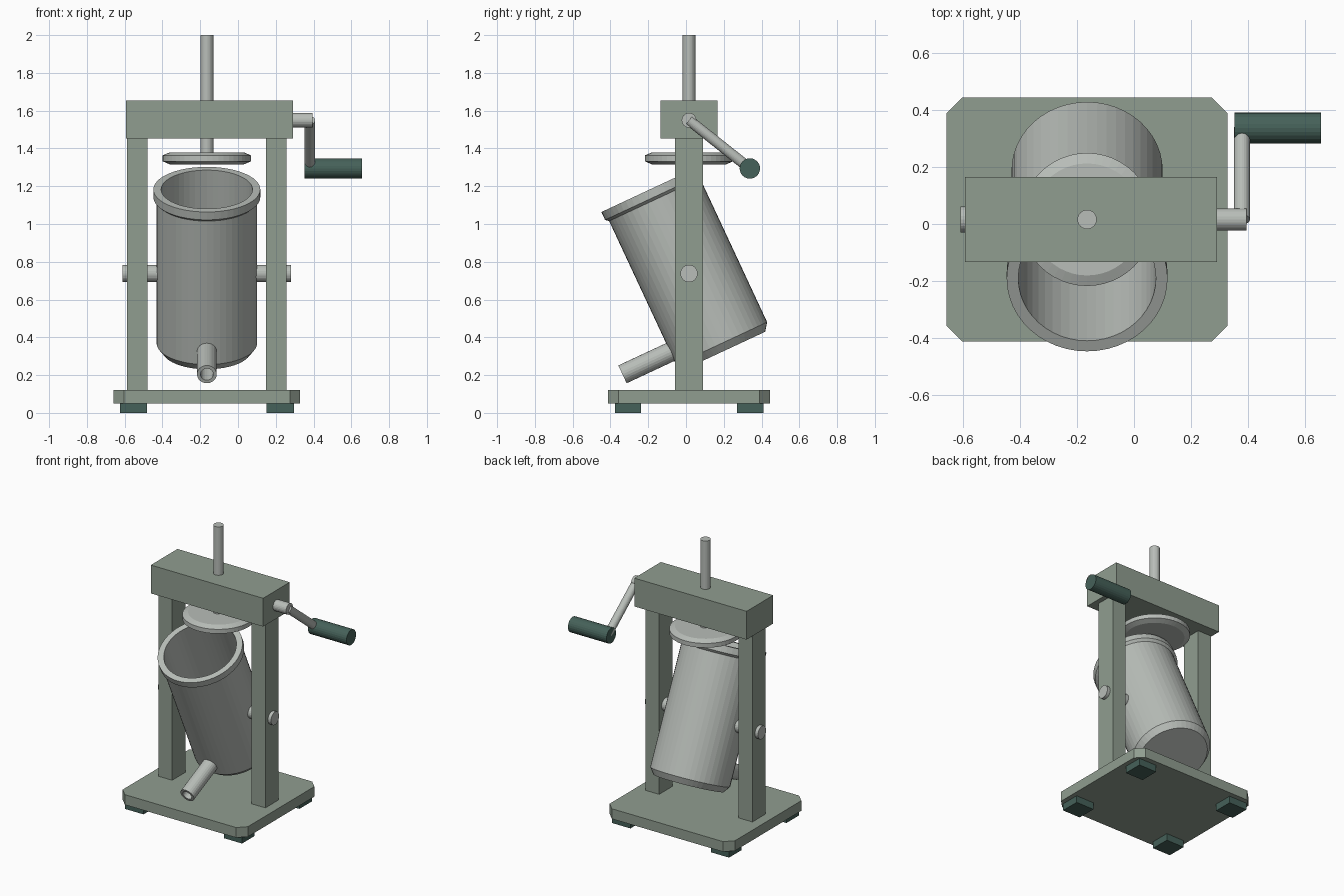
import bpy, bmesh
from math import sin, cos, pi, radians
from mathutils import Vector

if "Cube" in bpy.data.objects:
    bpy.data.objects.remove(bpy.data.objects["Cube"])

CX, CY = -0.165, 0.016          # centre line of the frame


def material(name, rgb):
    m = bpy.data.materials.new(name)
    m.diffuse_color = (*rgb, 1)
    m.use_nodes = True
    m.node_tree.nodes["Principled BSDF"].inputs["Base Color"].default_value = m.diffuse_color
    return m


GREEN = material("painted_frame", (0.28, 0.34, 0.28))
STEEL = material("steel", (0.48, 0.51, 0.48))
DARK = material("dark_rubber", (0.06, 0.12, 0.10))


def finish(name, bm, mat):
    bmesh.ops.remove_doubles(bm, verts=bm.verts, dist=1e-5)
    bmesh.ops.recalc_face_normals(bm, faces=bm.faces)
    me = bpy.data.meshes.new(name)
    bm.to_mesh(me)
    bm.free()
    me.materials.append(mat)
    ob = bpy.data.objects.new(name, me)
    bpy.context.collection.objects.link(ob)
    return ob


def prism(name, outline, z0, z1, mat):
    bm = bmesh.new()
    face = bm.faces.new([bm.verts.new((x, y, z0)) for x, y in outline])
    up = bmesh.ops.extrude_face_region(bm, geom=[face])["geom"]
    bmesh.ops.translate(bm, vec=(0, 0, z1 - z0),
                        verts=[g for g in up if isinstance(g, bmesh.types.BMVert)])
    return finish(name, bm, mat)


def box(name, x, y, hx, hy, z0, z1, mat):
    return prism(name, [(x - hx, y - hy), (x + hx, y - hy), (x + hx, y + hy), (x - hx, y + hy)],
                 z0, z1, mat)


def lathe(name, profile, origin, axis, mat, seg=24):
    """Revolve (radius, height) points around an axis; the profile starts and ends at the same
    point (tube) or at radius 0 (solid)."""
    bm = bmesh.new()
    q = Vector(axis).to_track_quat('Z', 'Y')
    o = Vector(origin)
    rings = []
    for r, h in profile:
        if r == 0:
            rings.append([bm.verts.new(o + q @ Vector((0, 0, h)))])
        else:
            rings.append([bm.verts.new(o + q @ Vector((r * cos(2 * pi * i / seg),
                                                       r * sin(2 * pi * i / seg), h)))
                          for i in range(seg)])
    for a, b in zip(rings, rings[1:]):
        for i in range(seg):
            j = (i + 1) % seg
            if len(a) == 1:
                bm.faces.new((a[0], b[i], b[j]))
            elif len(b) == 1:
                bm.faces.new((a[i], a[j], b[0]))
            else:
                bm.faces.new((a[i], a[j], b[j], b[i]))
    return finish(name, bm, mat)


def rod(name, start, end, r, mat, seg=24):
    d = Vector(end) - Vector(start)
    return lathe(name, [(0, 0), (r, 0), (r, d.length), (0, d.length)], start, d, mat, seg)


# base plate with clipped corners
hx, hy, c = 0.494, 0.429, 0.055
prism("base_plate", [(CX + x, CY + y) for x, y in (
    (-hx + c, -hy), (hx - c, -hy), (hx, -hy + c), (hx, hy - c),
    (hx - c, hy), (-hx + c, hy), (-hx, hy - c), (-hx, -hy + c))], 0.05, 0.122, GREEN)

# feet, posts and pivot pins on both sides
for side, s in (("left", -1), ("right", 1)):
    for end, e in (("front", -1), ("back", 1)):
        box(f"{end}_{side}_foot", CX + s * 0.389, CY + e * 0.323, 0.072, 0.07, 0, 0.05, DARK)
    box(f"{side}_post", CX + s * 0.368, CY, 0.054, 0.074, 0.122, 1.453, GREEN)
    rod(f"{side}_pivot_pin", (CX + s * 0.255, CY, 0.738), (CX + s * 0.446, CY, 0.738), 0.046, STEEL)

# gear housing across the top
box("top_housing", CX - 0.0 + 0.014, CY, 0.443, 0.15, 1.453, 1.655, GREEN)

# tilted barrel: outer wall, rolled lip, inner wall and floor
tilt = radians(25)
pivot = Vector((CX, CY, 0.738))
up = Vector((0, -sin(tilt), cos(tilt)))
out = Vector((0, -cos(tilt), -sin(tilt)))
lathe("barrel", [(0, -0.45), (0.235, -0.45), (0.266, -0.408), (0.266, 0.43), (0.283, 0.445),
                 (0.283, 0.491), (0.242, 0.491), (0.242, -0.42), (0, -0.42)],
      pivot, up, STEEL, 48)

# hollow outlet spout near the barrel floor
lathe("outlet_spout", [(0.052, 0.25), (0.052, 0.545), (0.034, 0.545), (0.034, 0.25), (0.052, 0.25)],
      pivot + up * -0.335, out, STEEL)

# plunger disc and rod
lathe("plunger_disc", [(0, 1.316), (0.197, 1.316), (0.234, 1.332), (0.234, 1.363),
                       (0.197, 1.379), (0, 1.379)], (CX, CY, 0), (0, 0, 1), STEEL, 48)
rod("plunger_rod", (CX, CY, 1.37), (CX, CY, 2.0), 0.034, STEEL)

# crank: shaft, arm and grip
rod("crank_shaft", (0.27, CY, 1.549), (0.395, CY, 1.549), 0.039, STEEL)
rod("crank_arm", (0.38, CY, 1.549), (0.38, 0.338, 1.294), 0.028, STEEL)
rod("crank_grip", (0.353, 0.338, 1.294), (0.657, 0.338, 1.294), 0.054, DARK)
